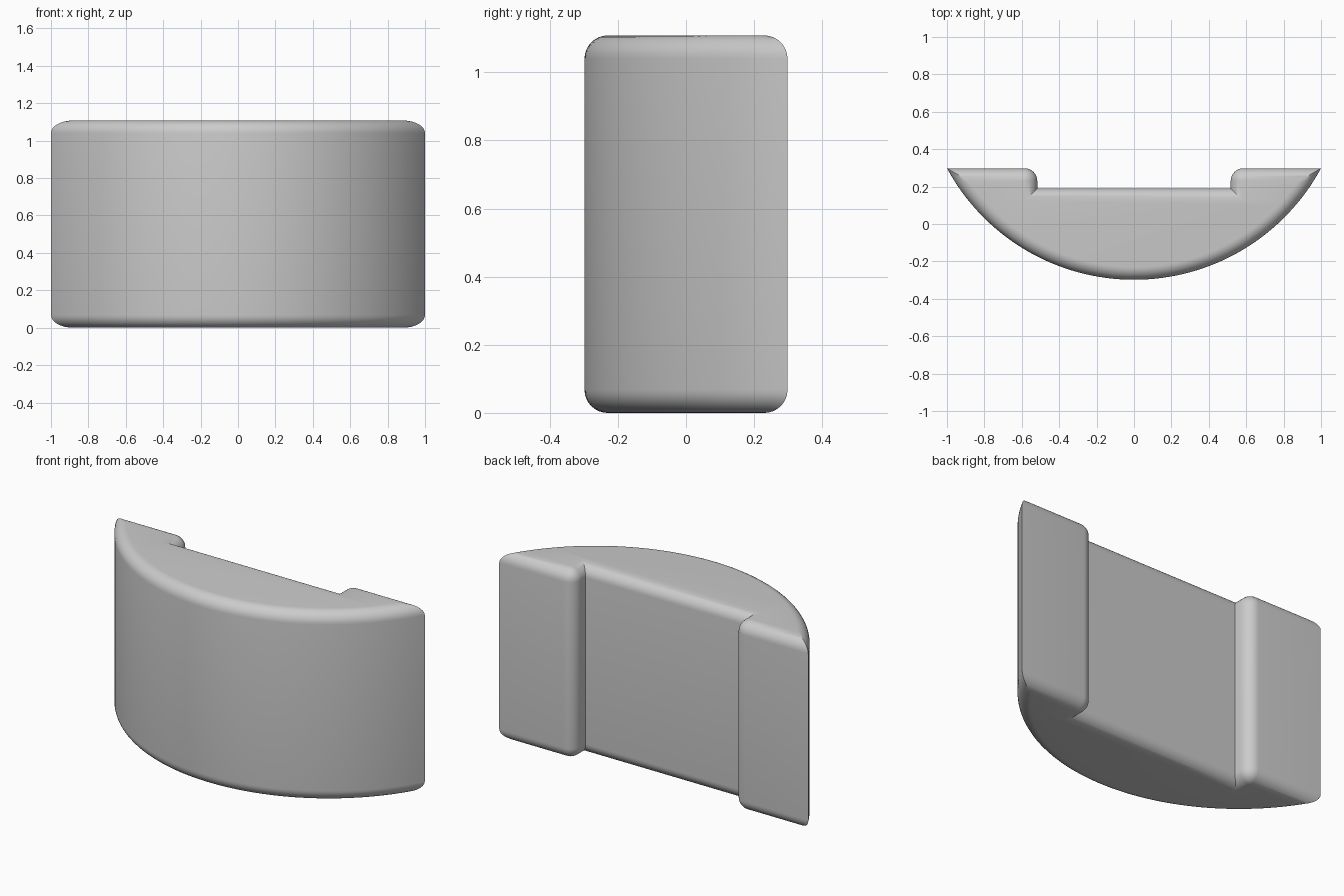
import bpy, bmesh
from math import sin, cos, pi, sqrt, asin

cube = bpy.data.objects.get("Cube")
if cube:
    bpy.data.objects.remove(cube)

HEIGHT, BACK, RECESS, PAD_X, FILLET = 1.108, 0.298, 0.19, 0.517, 0.068
SAGITTA = 2 * BACK
RADIUS = (1 + SAGITTA ** 2) / (2 * SAGITTA)
CENTRE_Y = RADIUS - BACK
ARC_STEPS, ROUND_STEPS = 64, 8


def outline(inset):
    """Bowed front, two back pads and the recess between them, shrunk by inset."""
    r, back = RADIUS - inset, BACK - inset
    tip = sqrt(r * r - (CENTRE_Y - back) ** 2)
    half = asin(tip / r)
    points = []
    for i in range(ARC_STEPS + 1):
        a = half * (2 * i / ARC_STEPS - 1)
        points.append((r * sin(a), CENTRE_Y - r * cos(a)))
    # left pad: rounded inner corner, then the sharp recess corner
    corner = []
    for i in range(ROUND_STEPS + 1):
        a = pi / 2 * (1 + i / ROUND_STEPS)
        corner.append((PAD_X + FILLET + (FILLET - inset) * cos(a),
                       BACK - FILLET + (FILLET - inset) * sin(a)))
    corner.append((PAD_X + inset, RECESS - inset))
    return points + corner + [(-x, y) for x, y in reversed(corner)]


# Stacked outlines, rounding over at the bottom and the top
angles = [pi / 2 * i / ROUND_STEPS for i in range(ROUND_STEPS + 1)]
lower = [(FILLET * (1 - cos(a)), FILLET * (1 - sin(a))) for a in reversed(angles)]
layers = lower + [(d, HEIGHT - z) for d, z in reversed(lower)]

bm = bmesh.new()
rings = [[bm.verts.new((x, y, z)) for x, y in outline(d)] for d, z in layers]
for low, high in zip(rings, rings[1:]):
    for i in range(len(low)):
        j = (i + 1) % len(low)
        bm.faces.new((low[i], low[j], high[j], high[i]))
bm.faces.new(reversed(rings[0]))
bm.faces.new(rings[-1])
bmesh.ops.remove_doubles(bm, verts=bm.verts, dist=0.0001)
bmesh.ops.recalc_face_normals(bm, faces=bm.faces)

mesh = bpy.data.meshes.new("bowed_block")
bm.to_mesh(mesh)
bm.free()
block = bpy.data.objects.new("bowed_block", mesh)
bpy.context.collection.objects.link(block)

# Plain grey
grey = bpy.data.materials.new("plain_grey")
grey.use_nodes = True
colour = (0.6, 0.6, 0.6, 1)
grey.diffuse_color = colour
grey.node_tree.nodes["Principled BSDF"].inputs["Base Color"].default_value = colour
mesh.materials.append(grey)

bpy.ops.object.select_all(action="DESELECT")
block.select_set(True)
bpy.context.view_layer.objects.active = block
bpy.ops.object.shade_smooth_by_angle(angle=pi / 6)
